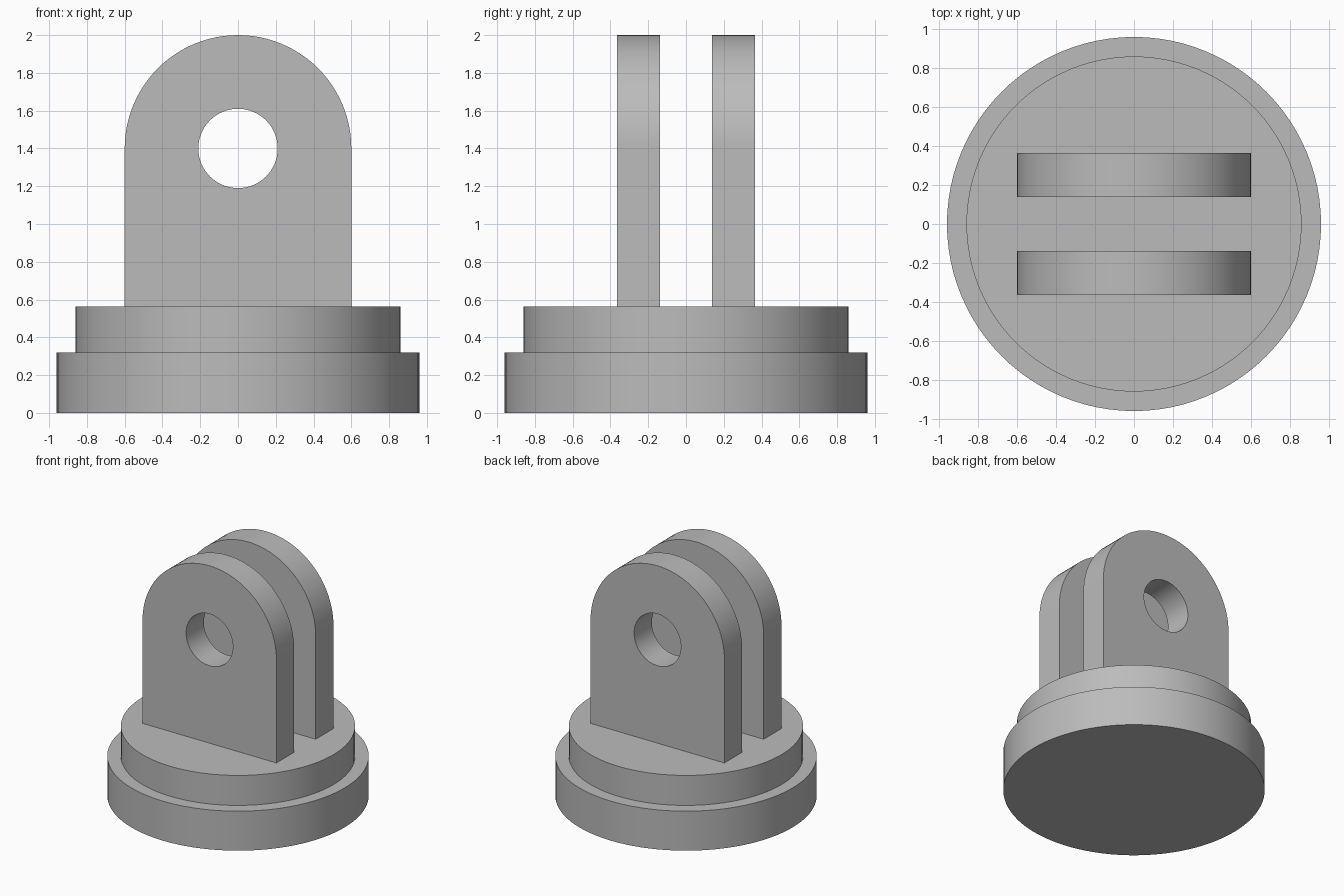
import bpy, bmesh
from math import sin, cos, pi, radians
from mathutils import Matrix

cube = bpy.data.objects.get("Cube")
if cube:
    bpy.data.objects.remove(cube, do_unlink=True)

# Single plain grey
grey = bpy.data.materials.new("plain_grey")
grey.use_nodes = True
colour = (0.5, 0.5, 0.5, 1)
grey.diffuse_color = colour
grey.node_tree.nodes["Principled BSDF"].inputs["Base Color"].default_value = colour

BASE_R, BASE_TOP = 0.96, 0.32
STEP_R, STEP_TOP = 0.86, 0.563
LUG_R, HOLE_R, PIN_Z = 0.6, 0.21, 1.4
LUG_INNER, LUG_OUTER = 0.138, 0.365


def finish(bm, name):
    bmesh.ops.recalc_face_normals(bm, faces=bm.faces)
    mesh = bpy.data.meshes.new(name)
    bm.to_mesh(mesh)
    bm.free()
    mesh.materials.append(grey)
    obj = bpy.data.objects.new(name, mesh)
    bpy.context.collection.objects.link(obj)
    bpy.ops.object.select_all(action='DESELECT')
    obj.select_set(True)
    bpy.context.view_layer.objects.active = obj
    bpy.ops.object.shade_smooth_by_angle(angle=radians(30))
    return obj


def add_loop(bm, points):
    verts = [bm.verts.new(p) for p in points]
    return [bm.edges.new((v, verts[(i + 1) % len(verts)])) for i, v in enumerate(verts)]


# Stepped round base, turned from a half profile
bm = bmesh.new()
profile = [(0, 0), (BASE_R, 0), (BASE_R, BASE_TOP), (STEP_R, BASE_TOP),
           (STEP_R, STEP_TOP), (0, STEP_TOP)]
verts = [bm.verts.new((r, 0, z)) for r, z in profile]
edges = [bm.edges.new(pair) for pair in zip(verts, verts[1:])]
bmesh.ops.spin(bm, geom=verts + edges, axis=(0, 0, 1), cent=(0, 0, 0),
               angle=2 * pi, steps=96, use_merge=True)
bmesh.ops.remove_doubles(bm, verts=bm.verts, dist=1e-5)
finish(bm, "stepped_base")


# Round-topped lug with a pin hole
def lug(name, y_start):
    bm = bmesh.new()
    foot = STEP_TOP - 0.01
    arch = [(LUG_R * cos(pi * i / 48), y_start, PIN_Z + LUG_R * sin(pi * i / 48))
            for i in range(49)]
    outline = arch + [(-LUG_R, y_start, foot), (LUG_R, y_start, foot)]
    hole = [(HOLE_R * cos(2 * pi * i / 64), y_start, PIN_Z + HOLE_R * sin(2 * pi * i / 64))
            for i in range(64)]
    rim = add_loop(bm, outline) + add_loop(bm, hole)
    bmesh.ops.triangle_fill(bm, edges=rim, use_beauty=True, normal=(0, -1, 0))
    ext = bmesh.ops.extrude_face_region(bm, geom=bm.faces[:], use_keep_orig=True)
    moved = [g for g in ext["geom"] if isinstance(g, bmesh.types.BMVert)]
    bmesh.ops.translate(bm, verts=moved, vec=(0, LUG_OUTER - LUG_INNER, 0))
    return finish(bm, name)


lug("front_lug", -LUG_OUTER)
lug("back_lug", LUG_INNER)
